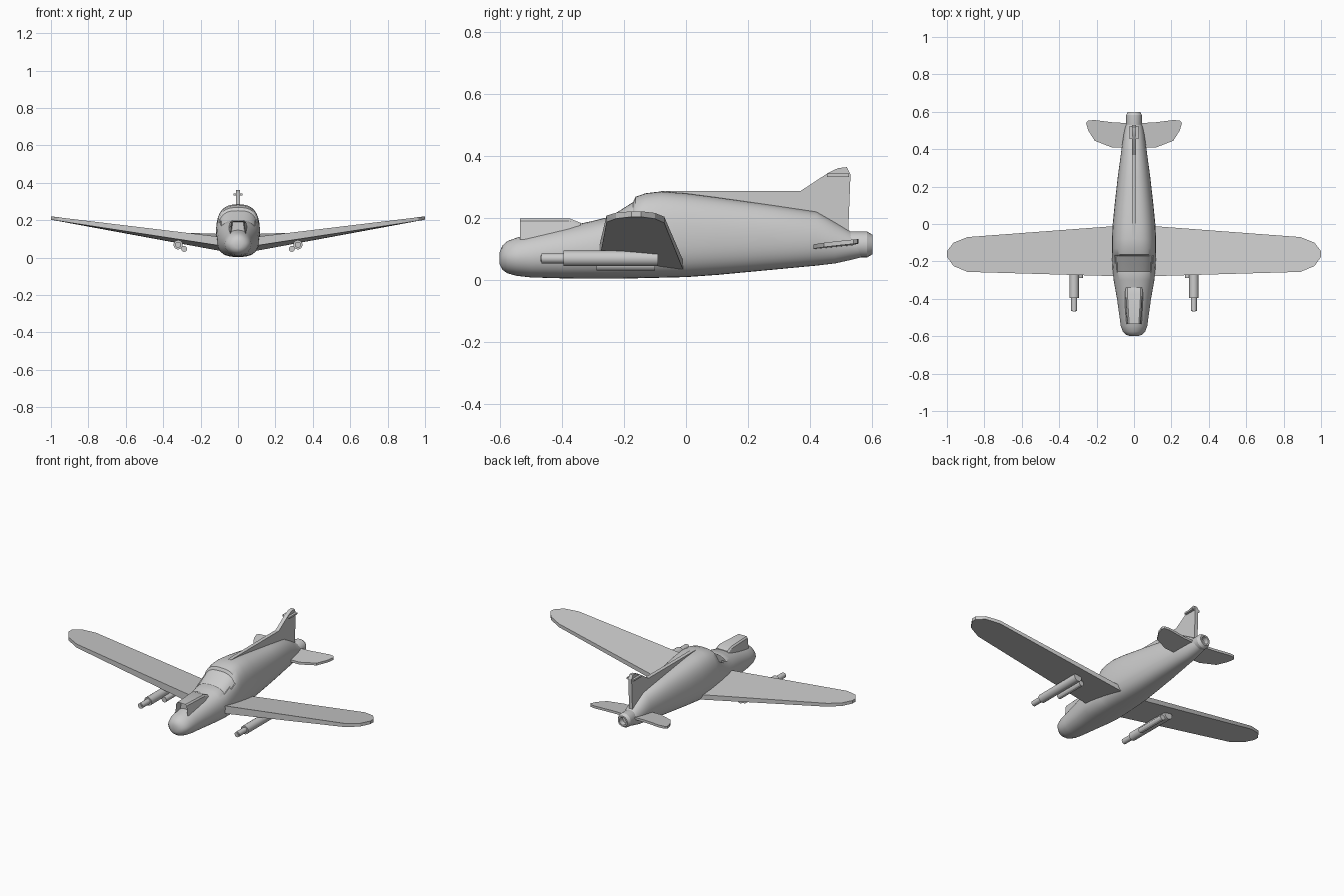
import bpy, bmesh
from math import cos, sin, pi, radians
from mathutils import Matrix, Vector

cube = bpy.data.objects.get("Cube")
if cube:
    bpy.data.objects.remove(cube, do_unlink=True)

grey = bpy.data.materials.new("plain_grey")
grey.use_nodes = True
colour = (0.6, 0.6, 0.6, 1)
grey.diffuse_color = colour
grey.node_tree.nodes["Principled BSDF"].inputs["Base Color"].default_value = colour


def finish(name, bm, angle=30):
    bmesh.ops.recalc_face_normals(bm, faces=bm.faces)
    mesh = bpy.data.meshes.new(name)
    bm.to_mesh(mesh)
    bm.free()
    mesh.materials.append(grey)
    obj = bpy.data.objects.new(name, mesh)
    bpy.context.collection.objects.link(obj)
    bpy.ops.object.select_all(action='DESELECT')
    obj.select_set(True)
    bpy.context.view_layer.objects.active = obj
    bpy.ops.object.shade_smooth_by_angle(angle=radians(angle))
    return obj


def loft(bm, rings, caps=True):
    loops = [[bm.verts.new(p) for p in ring] for ring in rings]
    n = len(loops[0])
    for a, b in zip(loops, loops[1:]):
        for i in range(n):
            bm.faces.new((a[i], a[(i + 1) % n], b[(i + 1) % n], b[i]))
    if caps:
        bm.faces.new(loops[0])
        bm.faces.new(loops[-1])


def tube(name, x, z, profile, sides=16):
    """Closed lathe along y through (y, radius) pairs."""
    bm = bmesh.new()
    loft(bm, [[(x + r * cos(2 * pi * i / sides), y, z + r * sin(2 * pi * i / sides))
               for i in range(sides)] for y, r in profile])
    return finish(name, bm)


def prism(name, upper, lower, angle=25):
    bm = bmesh.new()
    loft(bm, [lower, upper])
    return finish(name, bm, angle)


# Fuselage: y, half width, bottom, top, squareness
sections = [
    (-0.6, 0.02, 0.05, 0.09, 2), (-0.592, 0.042, 0.033, 0.11, 2),
    (-0.575, 0.06, 0.021, 0.125, 2), (-0.545, 0.071, 0.013, 0.136, 2.1),
    (-0.5, 0.077, 0.008, 0.146, 2.2), (-0.4, 0.091, 0.005, 0.168, 2.4),
    (-0.3, 0.109, 0.004, 0.19, 2.6), (-0.26, 0.113, 0.004, 0.2, 2.7),
    (-0.21, 0.116, 0.004, 0.23, 2.8), (-0.168, 0.117, 0.005, 0.257, 2.9),
    (-0.162, 0.117, 0.005, 0.268, 2.9), (-0.13, 0.118, 0.006, 0.279, 2.9),
    (-0.08, 0.118, 0.007, 0.285, 2.8), (0, 0.114, 0.009, 0.279, 2.7),
    (0.1, 0.104, 0.016, 0.266, 2.6), (0.25, 0.087, 0.03, 0.245, 2.5),
    (0.42, 0.064, 0.046, 0.22, 2.3), (0.48, 0.055, 0.053, 0.186, 2.2),
    (0.53, 0.046, 0.064, 0.156, 2), (0.57, 0.036, 0.074, 0.14, 2),
]


def section_ring(y, w, low, high, power, sides=40):
    ring = []
    for i in range(sides):
        c, s = cos(2 * pi * i / sides), sin(2 * pi * i / sides)
        px = abs(c) ** (2 / power) * (1 if c > 0 else -1)
        pz = abs(s) ** (2 / power) * (1 if s > 0 else -1)
        ring.append((w * px * (1 - 0.08 * max(pz, 0)), y,
                     (low + high) / 2 + pz * (high - low) / 2))
    return ring


bm = bmesh.new()
loft(bm, [section_ring(*s) for s in sections])
bmesh.ops.recalc_face_normals(bm, faces=bm.faces)
# Windshield set slightly into the slope ahead of the cabin roof
glass = []
for f in bm.faces:
    c = f.calc_center_median()
    if -0.26 < c.y < -0.168 and c.z > 0.185 and f.normal.z > 0.3:
        glass.append(f)
bmesh.ops.inset_region(bm, faces=glass, thickness=0.005, depth=-0.004)
finish("fuselage", bm, 35)

# Scoop on the nose: tapered box with a recessed mouth
bm = bmesh.new()
scoop = [(-0.535, 0.04, 0.034, 0.197), (-0.375, 0.056, 0.043, 0.198),
         (-0.34, 0.056, 0.043, 0.184)]
loft(bm, [[(-a, y, 0.13), (a, y, 0.13), (b, y, top - 0.008), (b - 0.008, y, top),
           (8e-3 - b, y, top), (-b, y, top - 0.008)] for y, a, b, top in scoop])
bm.faces.ensure_lookup_table()
mouth = min(bm.faces, key=lambda f: f.calc_center_median().y)
bmesh.ops.recalc_face_normals(bm, faces=bm.faces)
bmesh.ops.inset_region(bm, faces=[mouth], thickness=0.006)
bmesh.ops.translate(bm, verts=mouth.verts, vec=(0, 0.04, 0))
finish("nose_scoop", bm, 25)

# Dorsal fin running into the tail
fin = [(-0.08, 0.25), (-0.08, 0.286), (0.37, 0.287), (0.46, 0.346), (0.49, 0.36),
       (0.518, 0.363), (0.53, 0.34), (0.522, 0.14), (0.42, 0.16)]
prism("tail_fin", [(0.011, y, z) for y, z in fin], [(-0.011, y, z) for y, z in fin])
plate = [(-0.025, 0.455), (0.025, 0.455), (0.025, 0.525), (-0.025, 0.525)]
prism("fin_crossbar", [(x, y, 0.342) for x, y in plate], [(x, y, 0.332) for x, y in plate])

# Tail nozzle with a hollow end
tube("tail_nozzle", 0, 0.114, [(0.5, 0.036), (0.525, 0.042), (0.583, 0.042),
                               (0.6, 0.032), (0.6, 0.022), (0.565, 0.02)], 20)

# Wing outline, x and y, for one side
wing = [(0.06, -0.28), (0.89, -0.256), (0.965, -0.225), (1, -0.175),
        (1, -0.145), (0.965, -0.1), (0.89, -0.07), (0.06, -0.008)]
stabiliser = [(0.02, 0.41), (0.12, 0.41), (0.21, 0.445), (0.245, 0.5), (0.256, 0.54),
              (0.246, 0.552), (0.215, 0.556), (0.1, 0.542), (0.02, 0.54)]


def wing_point(x, y, side, face):
    t = min(max((x - 0.06) / 0.94, 0), 1)
    chord = (y + 0.28) / 0.27
    z = 0.083 + 0.129 * t - 0.038 * chord * (1 - t)
    half = (0.024 - 0.009 * chord) * (1 - t) + 0.009 * t
    return (side * x, y, z + face * half)


def tail_point(x, y, side, face):
    return (side * x, y, 0.105 + 0.1 * (y - 0.41) + 0.02 * x + face * 0.007)


for side, label in ((1, "left"), (-1, "right")):
    prism(label + "_wing", [wing_point(x, y, side, 1) for x, y in wing],
          [wing_point(x, y, side, -1) for x, y in wing])
    prism(label + "_tailplane", [tail_point(x, y, side, 1) for x, y in stabiliser],
          [tail_point(x, y, side, -1) for x, y in stabiliser])
    # Gun barrel with hollow muzzle, and the small tube beside it
    tube(label + "_gun", side * 0.32, 0.069,
         [(-0.466, 0.009), (-0.466, 0.016), (-0.395, 0.016), (-0.395, 0.025),
          (-0.09, 0.025)])
    tube(label + "_muzzle_bore", side * 0.32, 0.069, [(-0.468, 0.009), (-0.46, 0.009)])
    tube(label + "_gun_feed", side * 0.288, 0.047, [(-0.288, 0.016), (-0.1, 0.016)], 12)
